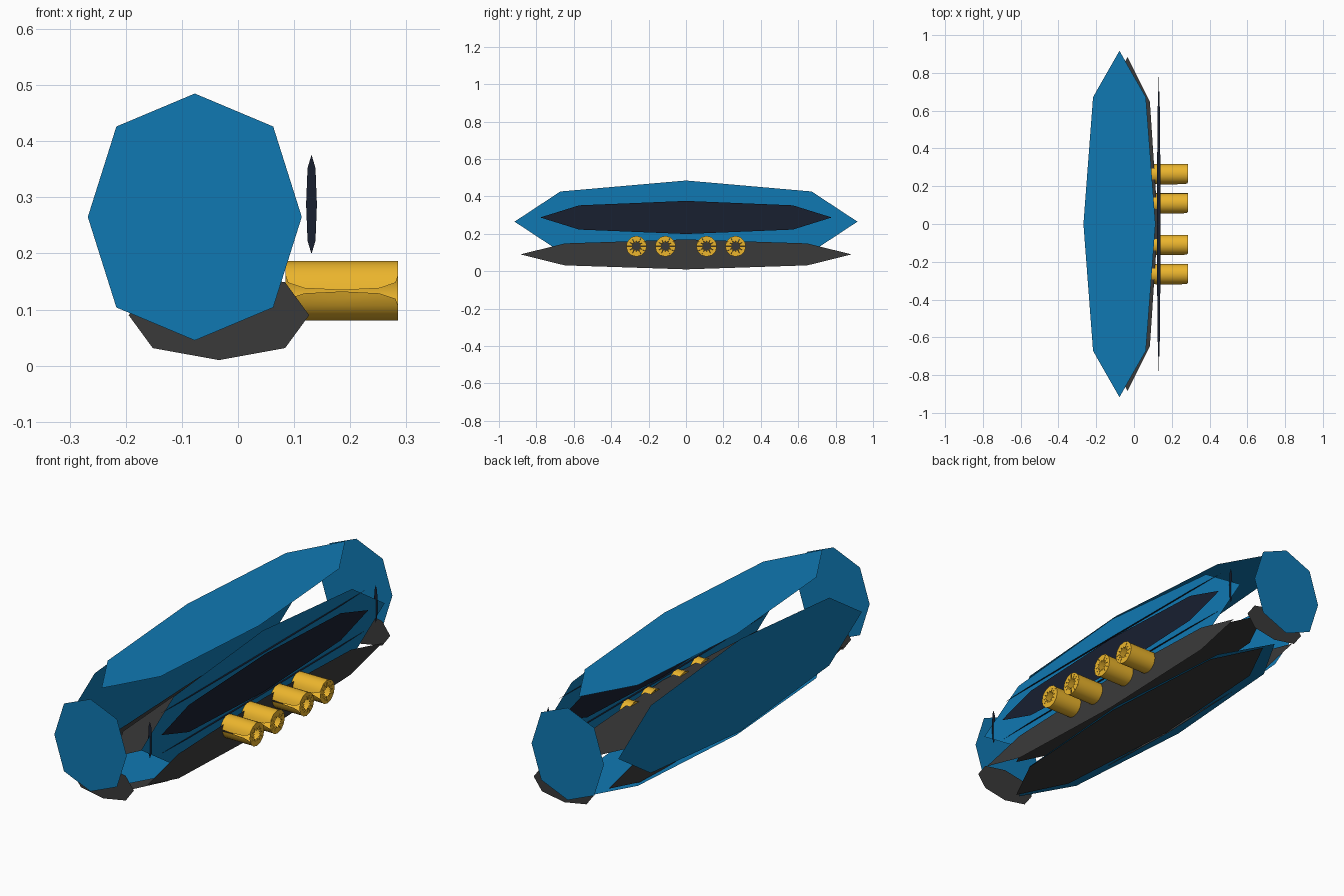
import bpy, bmesh
from math import sin, cos, tau
from mathutils import Vector

if "Cube" in bpy.data.objects:
    bpy.data.objects.remove(bpy.data.objects["Cube"])


def material(name, rgb):
    m = bpy.data.materials.new(name)
    m.diffuse_color = (*rgb, 1)
    m.use_nodes = True
    m.node_tree.nodes["Principled BSDF"].inputs["Base Color"].default_value = m.diffuse_color
    return m


def finish(name, bm, mat, smooth=False):
    """Turn a bmesh into an object whose loose faces are rounded by one subdivision."""
    me = bpy.data.meshes.new(name)
    for f in bm.faces:
        f.smooth = smooth
    bm.to_mesh(me)
    bm.free()
    me.materials.append(mat)
    ob = bpy.data.objects.new(name, me)
    bpy.context.collection.objects.link(ob)
    sub = ob.modifiers.new("rounding", 'SUBSURF')
    sub.levels = sub.render_levels = 1
    return ob


def panel_box(name, centre, half, mat):
    """Box of six separate faces; rounding turns each one into an octagon."""
    bm = bmesh.new()
    bmesh.ops.create_cube(bm, size=2)
    for v in bm.verts:
        v.co = Vector(centre) + v.co * Vector(half)
    bmesh.ops.split_edges(bm, edges=bm.edges[:])
    finish(name, bm, mat)


def pipe(name, y, mat, x0=0.085, x1=0.285, z=0.1335, r=0.0555, n=12):
    """Cylinder along x: wall open at a front seam, caps made of separate petals."""
    bm = bmesh.new()

    def ring(x, count):
        return [bm.verts.new((x, y - r * cos(tau * i / n), z + r * sin(tau * i / n)))
                for i in range(count)]

    # wall, with a seam facing the front
    a, b = ring(x0, n + 1), ring(x1, n + 1)
    for i in range(n):
        bm.faces.new((a[i], a[i + 1], b[i + 1], b[i]))
    # end caps: each petal has its own centre point
    for x, flip in ((x0, False), (x1, True)):
        c = ring(x, n)
        for i in range(n):
            tri = [bm.verts.new((x, y, z)), c[(i + 1) % n], c[i]]
            bm.faces.new(tri[::-1] if flip else tri)
    bm.normal_update()
    # make all wall and cap normals point outward
    mid = Vector(((x0 + x1) / 2, y, z))
    for f in bm.faces:
        if f.normal.dot(f.calc_center_median() - mid) < 0:
            f.normal_flip()
    finish(name, bm, mat, smooth=True)


blue = material("blue_paint", (0.005, 0.19, 0.45))
grey = material("dark_grey", (0.042, 0.042, 0.042))
navy = material("dark_glass", (0.009, 0.014, 0.03))
gold = material("gold", (0.83, 0.46, 0.026))

# main shell, lower base and dark front strip
panel_box("main_shell", (-0.077, 0, 0.265), (0.208, 1.0, 0.24), blue)
panel_box("lower_base", (-0.034, 0, 0.09), (0.1755, 0.965, 0.0873), grey)
panel_box("dark_strip", (0.131, 0, 0.2875), (0.0105, 0.85, 0.0965), navy)

# four short pipes
for k, y in enumerate((-0.265, -0.11, 0.11, 0.265)):
    pipe(f"pipe_{k + 1}", y, gold)
